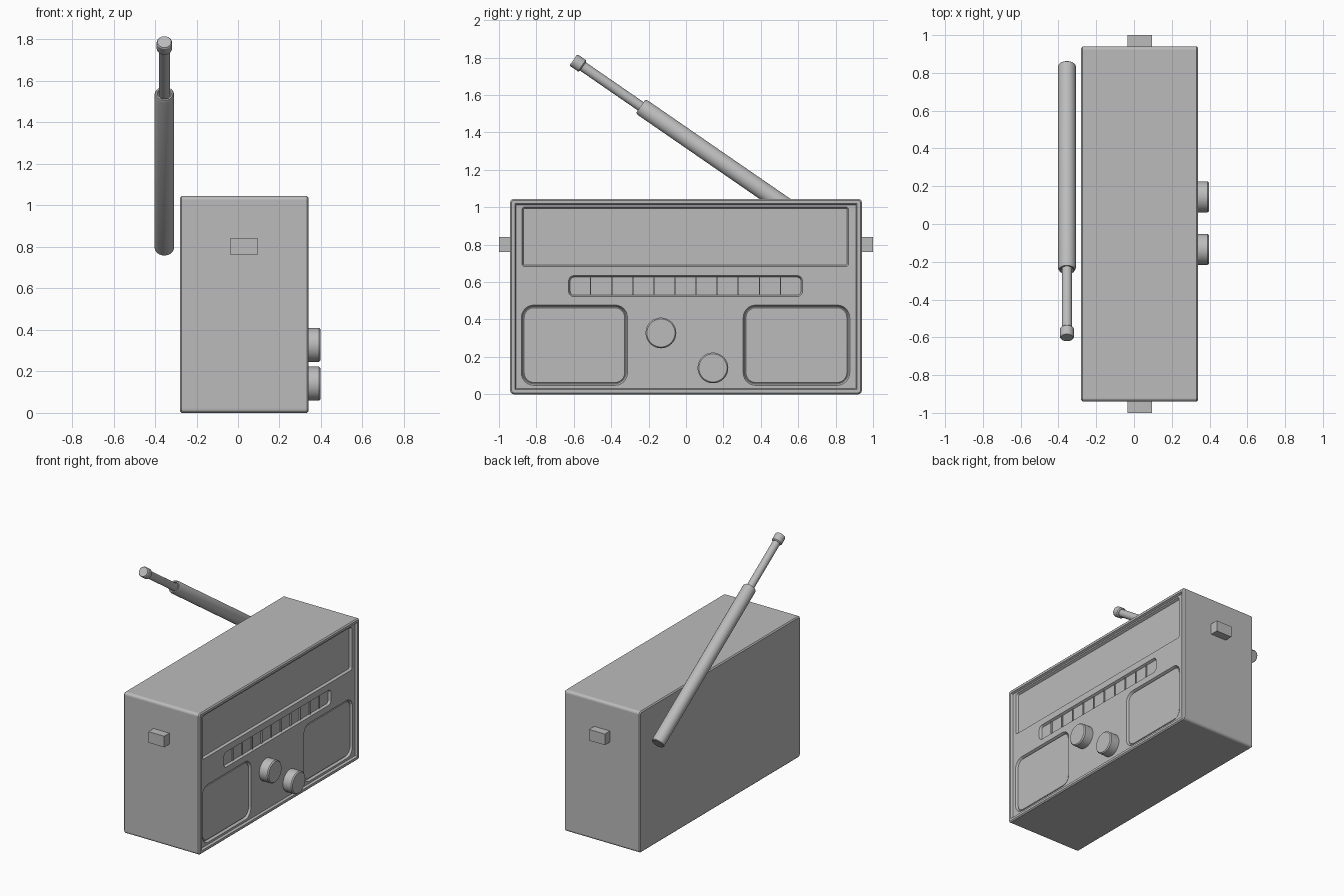
import bpy, bmesh, math
from mathutils import Vector

if "Cube" in bpy.data.objects:
    bpy.data.objects.remove(bpy.data.objects["Cube"])

grey = bpy.data.materials.new("grey")
grey.diffuse_color = (0.5, 0.5, 0.5, 1)
grey.use_nodes = True
grey.node_tree.nodes["Principled BSDF"].inputs["Base Color"].default_value = grey.diffuse_color


def finish(name, bm, smooth=True):
    bmesh.ops.recalc_face_normals(bm, faces=bm.faces)
    me = bpy.data.meshes.new(name)
    bm.to_mesh(me)
    bm.free()
    me.materials.append(grey)
    ob = bpy.data.objects.new(name, me)
    bpy.context.collection.objects.link(ob)
    if smooth:
        bpy.ops.object.select_all(action='DESELECT')
        ob.select_set(True)
        bpy.context.view_layer.objects.active = ob
        bpy.ops.object.shade_smooth_by_angle(angle=math.radians(30))
    return ob


def skin(bm, rings):
    """Join rings of points with quads and cap both ends."""
    loops = [[bm.verts.new(p) for p in ring] for ring in rings]
    n = len(loops[0])
    for a, b in zip(loops, loops[1:]):
        for i in range(n):
            j = (i + 1) % n
            bm.faces.new((a[i], a[j], b[j], b[i]))
    bm.faces.new(loops[0])
    bm.faces.new(loops[-1])


def rounded(bm, y0, y1, z0, z1, r, layers, seg=6):
    """Rounded rectangle stacked along x; layers are (x, inset)."""
    rings = []
    for x, d in layers:
        rr = max(r - d, 0.003)
        ring = []
        for k, (cy, cz) in enumerate([(y1 - d - rr, z1 - d - rr), (y0 + d + rr, z1 - d - rr),
                                      (y0 + d + rr, z0 + d + rr), (y1 - d - rr, z0 + d + rr)]):
            for s in range(seg + 1):
                a = math.pi / 2 * (k + s / seg)
                ring.append((x, cy + rr * math.cos(a), cz + rr * math.sin(a)))
        rings.append(ring)
    skin(bm, rings)


def lathe(name, profile, origin, axis, seg=32):
    """Turned part; profile is (distance along axis, radius)."""
    q = Vector(axis).to_track_quat('Z', 'Y')
    bm = bmesh.new()
    skin(bm, [[Vector(origin) + q @ Vector((r * math.cos(2 * math.pi * i / seg),
                                            r * math.sin(2 * math.pi * i / seg), t))
               for i in range(seg)] for t, r in profile])
    return finish(name, bm)


def box(name, x0, x1, y0, y1, z0, z1):
    bm = bmesh.new()
    skin(bm, [[(x, y0, z0), (x, y1, z0), (x, y1, z1), (x, y0, z1)] for x in (x0, x1)])
    return finish(name, bm, False)


# Case with a raised rim around the sunken front panel
bm = bmesh.new()
rounded(bm, -0.94, 0.94, 0, 1.045, 0.02,
        [(-0.28, 0.008), (-0.272, 0), (0.332, 0), (0.34, 0.008), (0.34, 0.025), (0.325, 0.032)])
case = finish("case", bm, False)

# Pockets: dial window, button bar, two speakers
DIAL = (-0.88, 0.872, 0.68, 1.005, 0.02)
BAR = (-0.63, 0.625, 0.52, 0.637, 0.03)
SPEAKERS = {"left": (-0.883, -0.31, 0.045, 0.48, 0.07), "right": (0.303, 0.878, 0.045, 0.48, 0.07)}
bm = bmesh.new()
for rect in (DIAL, BAR, *SPEAKERS.values()):
    rounded(bm, *rect, [(0.308, 0.011), (0.33, 0), (0.42, 0)])
cutter = finish("pocket_cutter", bm, False)
cutter.hide_render = True
cutter.hide_viewport = True
cut = case.modifiers.new("pockets", 'BOOLEAN')
cut.operation = 'DIFFERENCE'
cut.solver = 'EXACT'
cut.object = cutter

# Speaker plates standing in their pockets
for side, rect in SPEAKERS.items():
    bm = bmesh.new()
    y0, y1, z0, z1, r = rect
    g = 0.015
    rounded(bm, y0 + g, y1 - g, z0 + g, z1 - g, r - g, [(0.30, 0), (0.312, 0), (0.315, 0.003)])
    finish(side + "_speaker", bm)

# Button dividers
for i in range(10):
    y = -0.51 + i * 0.1128
    box("button_divider_%d" % (i + 1), 0.30, 0.318, y - 0.003, y + 0.003, 0.533, 0.624)

# Knobs
for name, y, z in (("upper_knob", -0.134, 0.328), ("lower_knob", 0.144, 0.141)):
    lathe(name, [(0, 0.082), (0.07, 0.082), (0.078, 0.075)], (0.32, y, z), (1, 0, 0), 40)

# Handle mounts on both ends
for name, s in (("front_mount", -1), ("back_mount", 1)):
    ys = sorted((s * 0.92, s * 1.0))
    box(name, -0.035, 0.095, ys[0], ys[1], 0.76, 0.842)

# Telescopic antenna behind the case
foot = Vector((-0.355, 0.838, 0.795))
tip = Vector((-0.355, -0.602, 1.788))
axis = (tip - foot).normalized()
length = (tip - foot).length
tube = 1.312
lathe("antenna_tube", [(0, 0.043), (0.004, 0.047), (tube - 0.012, 0.047), (tube, 0.041),
                       (tube, 0.034), (tube - 0.01, 0.03)], foot, axis)
lathe("antenna_rod", [(tube - 0.1, 0.027), (length - 0.04, 0.027)], foot, axis)
lathe("antenna_tip", [(length - 0.062, 0.030), (length - 0.055, 0.037),
                      (length - 0.006, 0.037), (length, 0.033)], foot, axis)
